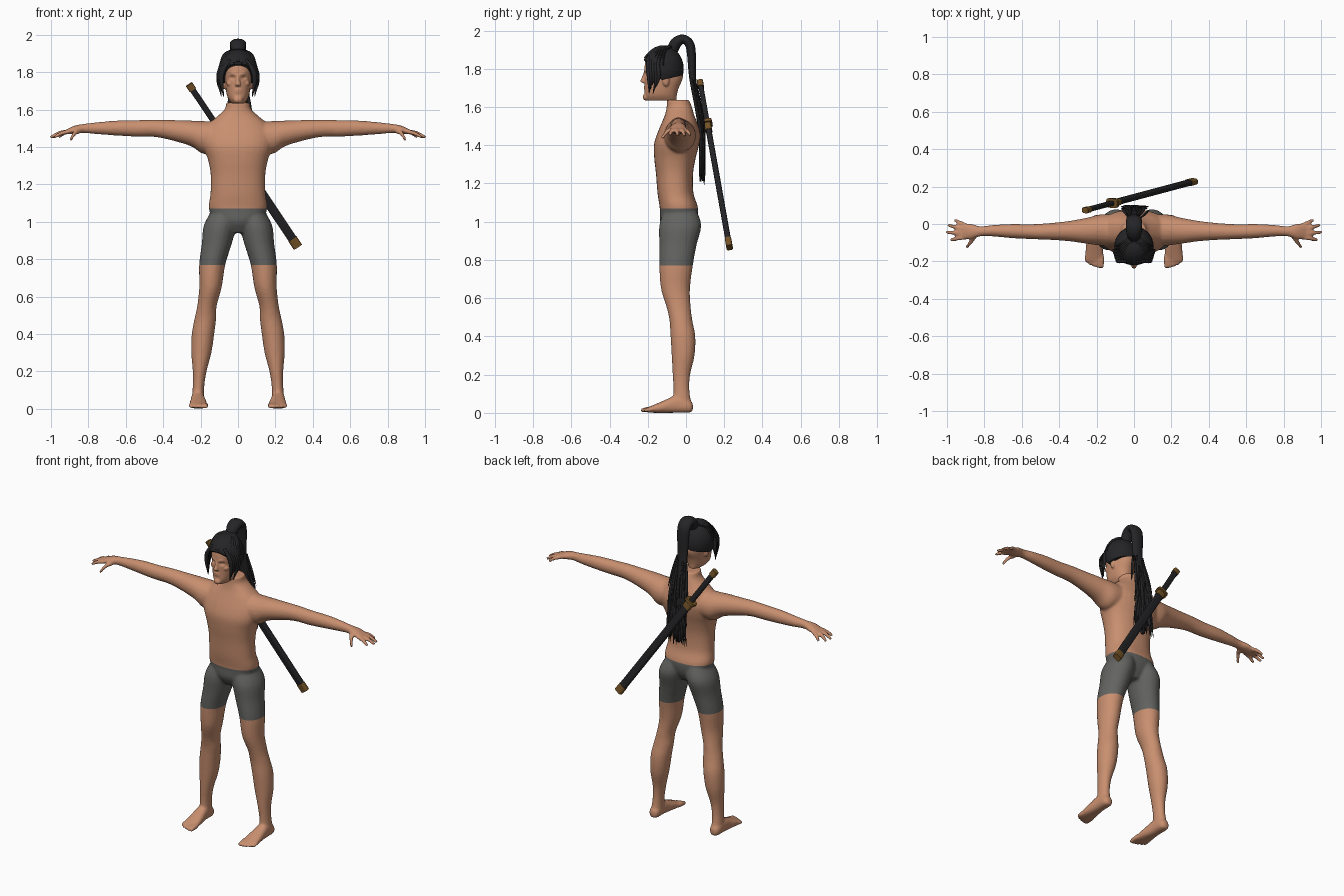
import bpy, bmesh, math, random
from mathutils import Vector, Matrix

random.seed(4)
cube = bpy.data.objects.get("Cube")
if cube:
    bpy.data.objects.remove(cube, do_unlink=True)
X, Y, Z = Vector((1, 0, 0)), Vector((0, 1, 0)), Vector((0, 0, 1))


def material(name, r, g, b):
    m = bpy.data.materials.new(name)
    m.use_nodes = True
    m.diffuse_color = (r, g, b, 1)
    m.node_tree.nodes["Principled BSDF"].inputs["Base Color"].default_value = (r, g, b, 1)
    return m


skin = material("tan skin", .58, .275, .16)
cloth = material("grey cloth", .125, .125, .12)
black = material("black hair", .018, .018, .02)
lacquer = material("black lacquer", .016, .016, .018)
brass = material("dark brass", .17, .085, .02)


def spline(rows, sub):
    """Catmull-Rom interpolation of number rows."""
    rows = [Vector(r) for r in rows]
    out = []
    for i in range(len(rows) - 1):
        a, b, c, d = rows[max(i - 1, 0)], rows[i], rows[i + 1], rows[min(i + 2, len(rows) - 1)]
        for k in range(sub):
            t = k / sub
            out.append(b + (c - a) * (t / 2) + (a * 2 - b * 5 + c * 4 - d) * (t * t / 2)
                       + (b * 3 - a - c * 3 + d) * (t ** 3 / 2))
    return out + [rows[-1]]


def loft(bm, rows, frame=None, power=2, seg=20, sub=4, side=1):
    """Closed tube through rows of x, y, z and two radii."""
    rows = spline(rows, sub)
    pts = [Vector((side * r[0], r[1], r[2])) for r in rows]
    along = (pts[-1] - pts[0]).normalized()
    ref = X if abs(along.x) < .8 else Z
    rings = []
    for i, p in enumerate(pts):
        if frame:
            u, v = frame
        else:
            t = (pts[min(i + 1, len(pts) - 1)] - pts[max(i - 1, 0)]).normalized()
            u = (ref - t * ref.dot(t)).normalized()
            v = t.cross(u)
        ring = []
        for k in range(seg):
            a = math.tau * k / seg
            c, s = math.cos(a), math.sin(a)
            c = math.copysign(abs(c) ** (2 / power), c)
            s = math.copysign(abs(s) ** (2 / power), s)
            ring.append(bm.verts.new(p + u * c * rows[i][3] + v * s * rows[i][4]))
        rings.append(ring)
    for a, b in zip(rings, rings[1:]):
        for k in range(seg):
            j = (k + 1) % seg
            bm.faces.new((a[k], a[j], b[j], b[k]))
    bm.faces.new(rings[0][::-1])
    bm.faces.new(rings[-1])


def ball(bm, at, size):
    bmesh.ops.create_uvsphere(bm, u_segments=32, v_segments=20, radius=1,
                              matrix=Matrix.Translation(at) @ Matrix.Diagonal((*size, 1)))


def finish(bm, name, mats, smooth=True):
    bmesh.ops.recalc_face_normals(bm, faces=bm.faces)
    mesh = bpy.data.meshes.new(name)
    bm.to_mesh(mesh)
    bm.free()
    ob = bpy.data.objects.new(name, mesh)
    bpy.context.collection.objects.link(ob)
    for m in mats:
        mesh.materials.append(m)
    for p in mesh.polygons:
        p.use_smooth = smooth
    return ob


def fuse(ob, voxel, rounds):
    """Melt overlapping volumes into one smooth surface."""
    r = ob.modifiers.new("fuse", "REMESH")
    r.mode, r.voxel_size, r.use_smooth_shade = "VOXEL", voxel, True
    s = ob.modifiers.new("soften", "SMOOTH")
    s.factor, s.iterations = .5, rounds
    bpy.context.view_layer.objects.active = ob
    for m in ("fuse", "soften"):
        bpy.ops.object.modifier_apply(modifier=m)


# Torso
bm = bmesh.new()
loft(bm, [(0, -.04, .94, .05, .06), (0, -.04, 1, .12, .095), (0, -.037, 1.07, .156, .1),
          (0, -.055, 1.15, .147, .094), (0, -.06, 1.25, .146, .097), (0, -.058, 1.33, .16, .108),
          (0, -.05, 1.4, .185, .118), (0, -.038, 1.46, .19, .113), (0, -.034, 1.52, .16, .092),
          (0, -.034, 1.56, .115, .076), (0, -.035, 1.6, .072, .066), (0, -.042, 1.637, .063, .058)],
     (X, Y), 2.3, 32)
for s in (1, -1):
    # Arm and palm
    loft(bm, [(.08, -.035, 1.46, .085, .075), (.18, -.032, 1.45, .083, .088), (.25, -.036, 1.472, .07, .069),
              (.35, -.038, 1.489, .054, .055), (.45, -.04, 1.5, .045, .046), (.55, -.041, 1.499, .04, .044),
              (.65, -.038, 1.501, .038, .04), (.75, -.036, 1.5, .031, .032), (.82, -.039, 1.499, .027, .025),
              (.87, -.04, 1.493, .041, .022), (.915, -.04, 1.481, .043, .014)], (Y, Z), side=s)
    # Fingers and thumb
    for bx, by, tx, ty, tz in ((.9, -.008, .96, .022, 1.452), (.91, -.028, .993, -.006, 1.448),
                               (.91, -.05, 1.003, -.044, 1.45), (.9, -.07, .982, -.085, 1.452),
                               (.85, -.065, .895, -.126, 1.437)):
        mx, my = (bx + tx) / 2, (by + ty) / 2
        loft(bm, [(bx, by, 1.482, .012, .013), (mx, my, 1.474, .0115, .012),
                  (tx, ty, tz, .009, .009)], seg=10, side=s)
    # Leg
    loft(bm, [(.07, -.03, 1.06, .07, .085), (.095, -.03, .98, .088, .11), (.114, -.042, .88, .08, .098),
              (.138, -.052, .77, .07, .088), (.147, -.055, .65, .06, .076), (.166, -.038, .55, .052, .063),
              (.175, -.026, .48, .058, .06), (.187, -.016, .4, .06, .065), (.196, -.015, .3, .054, .06),
              (.205, -.024, .2, .037, .046), (.211, -.024, .12, .031, .042), (.215, -.02, .04, .034, .05)],
         (X, Y), side=s)
    # Foot and toes
    loft(bm, [(.215, .036, .03, .016, .02), (.215, .015, .034, .032, .033), (.215, -.05, .045, .036, .045),
              (.213, -.1, .036, .042, .036), (.212, -.15, .025, .048, .025), (.212, -.195, .016, .047, .015)],
         (X, Z), 2.4, side=s)
    for i in range(5):
        x, r = .173 + i * .02, .015 - i * .001
        tip = -.236 + i * i * .0018
        loft(bm, [(x, -.17, .02, r, r), (x, (tip - .17) / 2, .017, r, r), (x, tip, .012, r * .7, r * .7)],
             (X, Z), seg=10, side=s)
body = finish(bm, "body", [skin, cloth])
fuse(body, .0075, 5)

# Shorts: clean hem and waist lines cut into the body
WAIST, HEM = 1.07, .77
bm = bmesh.new()
bm.from_mesh(body.data)
for z in (WAIST, HEM):
    bmesh.ops.bisect_plane(bm, geom=bm.verts[:] + bm.edges[:] + bm.faces[:], plane_co=(0, 0, z), plane_no=Z)
for f in bm.faces:
    f.material_index = int(HEM < f.calc_center_median().z < WAIST)
bm.to_mesh(body.data)
bm.free()

# Head with nose, brow, lips and ears
bm = bmesh.new()
loft(bm, [(0, -.128, 1.633, .036, .078), (0, -.132, 1.66, .054, .084), (0, -.127, 1.7, .064, .089),
          (0, -.117, 1.75, .07, .1), (0, -.118, 1.8, .077, .1), (0, -.118, 1.85, .078, .09),
          (0, -.12, 1.89, .06, .06), (0, -.12, 1.91, .02, .02)], (X, Y), 2.2, 32)
loft(bm, [(0, -.208, 1.79, .008, .01), (0, -.22, 1.755, .01, .012), (0, -.227, 1.733, .016, .012),
          (0, -.215, 1.724, .012, .006)], (X, Y), seg=12)
ball(bm, (0, -.212, 1.652), (.024, .014, .018))
for z in (1.694, 1.705):
    ball(bm, (0, -.209, z), (.023, .012, .006))
for s in (1, -1):
    loft(bm, [(.008, -.213, 1.785, .007, .008), (.03, -.207, 1.793, .009, .008), (.055, -.18, 1.787, .006, .007)],
         seg=10, side=s)
    ball(bm, (s * .045, -.182, 1.74), (.018, .02, .016))
    ball(bm, (s * .073, -.105, 1.74), (.012, .018, .032))
head = finish(bm, "head", [skin])
fuse(head, .005, 3)
for v in head.data.vertices:
    if v.co.y < -.14:
        d = (abs(v.co.x) - .031) ** 2 + ((v.co.z - 1.77) * 1.5) ** 2
        v.co.y += .012 * math.exp(-d / .0002)

# Hair cap trimmed along the hairline
bm = bmesh.new()
ball(bm, (0, -.12, 1.8), (.105, .108, .122))
for co, no in (((0, -.23, 1.855), (0, .11, .1)), ((0, -.13, 1.74), (0, -.03, .13))):
    bmesh.ops.bisect_plane(bm, geom=bm.verts[:] + bm.edges[:] + bm.faces[:],
                           plane_co=co, plane_no=no, clear_inner=True)
    bmesh.ops.holes_fill(bm, edges=[e for e in bm.edges if e.is_boundary])
# Combed ridges running back to the tie
for i in range(17):
    a = math.pi * (i / 16 - .5)
    sx, cy = math.sin(a), math.cos(a)
    loft(bm, [(sx * .095, -.12 - cy * .096, 1.855 - abs(sx) * .04, .012, .006),
              (sx * .07, -.11 - cy * .065, 1.894, .01, .007),
              (sx * .02, -.07 - cy * .02, 1.918, .006, .006)], seg=8)
cap = finish(bm, "hair_cap", [black])
bpy.context.view_layer.objects.active = cap
cap.select_set(True)
bpy.ops.object.shade_smooth_by_angle(angle=math.radians(45))
cap.select_set(False)

# Loose locks framing the face
bm = bmesh.new()
for s in (1, -1):
    for i in range(5):
        dx, dy, end = i * .004, i * .013, 1.67 + (i % 3) * .022
        loft(bm, [(.04 + dx, -.195 + dy, 1.865, .01, .01), (.08 + dx, -.198 + dy, 1.81, .013, .012),
                  (.088 + dx, -.195 + dy, 1.75, .011, .009), (.077 + dx, -.192 + dy / 2, end, .002, .002)],
             seg=8, side=s)
finish(bm, "face_locks", [black])

# Ponytail: arched core, then ragged strands down the back
bm = bmesh.new()
loft(bm, [(0, -.075, 1.89, .03, .03), (0, -.052, 1.935, .04, .03), (0, -.015, 1.955, .043, .024),
          (0, .018, 1.93, .042, .024), (0, .029, 1.87, .04, .023), (0, .035, 1.75, .034, .018),
          (0, .06, 1.6, .036, .015), (0, .08, 1.45, .052, .013), (0, .08, 1.3, .045, .012),
          (0, .075, 1.21, .01, .005)])
for i in range(75):
    x = random.uniform(-.04, .04)
    top = random.uniform(1.4, 1.76)
    low = max(1.19 + random.random() * .06, top - random.uniform(.2, .36))
    out = x * random.uniform(1.2, 2.2)
    lift = random.uniform(-.004, .018)
    rows = []
    for k, r in enumerate((.004, .009, .008, .001)):
        z = top + (low - top) * k / 3
        rows.append((x + (out - x) * k / 3, .08 - .18 * max(0, z - 1.5) + lift, z, r, r * .6))
    loft(bm, rows, seg=6, sub=2)
finish(bm, "ponytail", [black])

# Sheathed sword slung across the back
START, END = Vector((-.262, .073, 1.735)), Vector((.32, .228, .865))


def sword_part(name, t0, t1, wide, thick, mat):
    bm = bmesh.new()
    loft(bm, [(*START.lerp(END, t), wide, thick) for t in (t0, t1)], power=3.5, seg=16, sub=1)
    finish(bm, name, [mat], False)


sword_part("pommel", 0, .035, .02, .016, brass)
sword_part("grip", .03, .25, .016, .013, lacquer)
sword_part("guard", .245, .262, .036, .026, brass)
sword_part("scabbard_throat", .26, .3, .026, .018, brass)
sword_part("scabbard", .295, .96, .024, .015, lacquer)
sword_part("scabbard_tip", .95, 1, .026, .017, brass)
